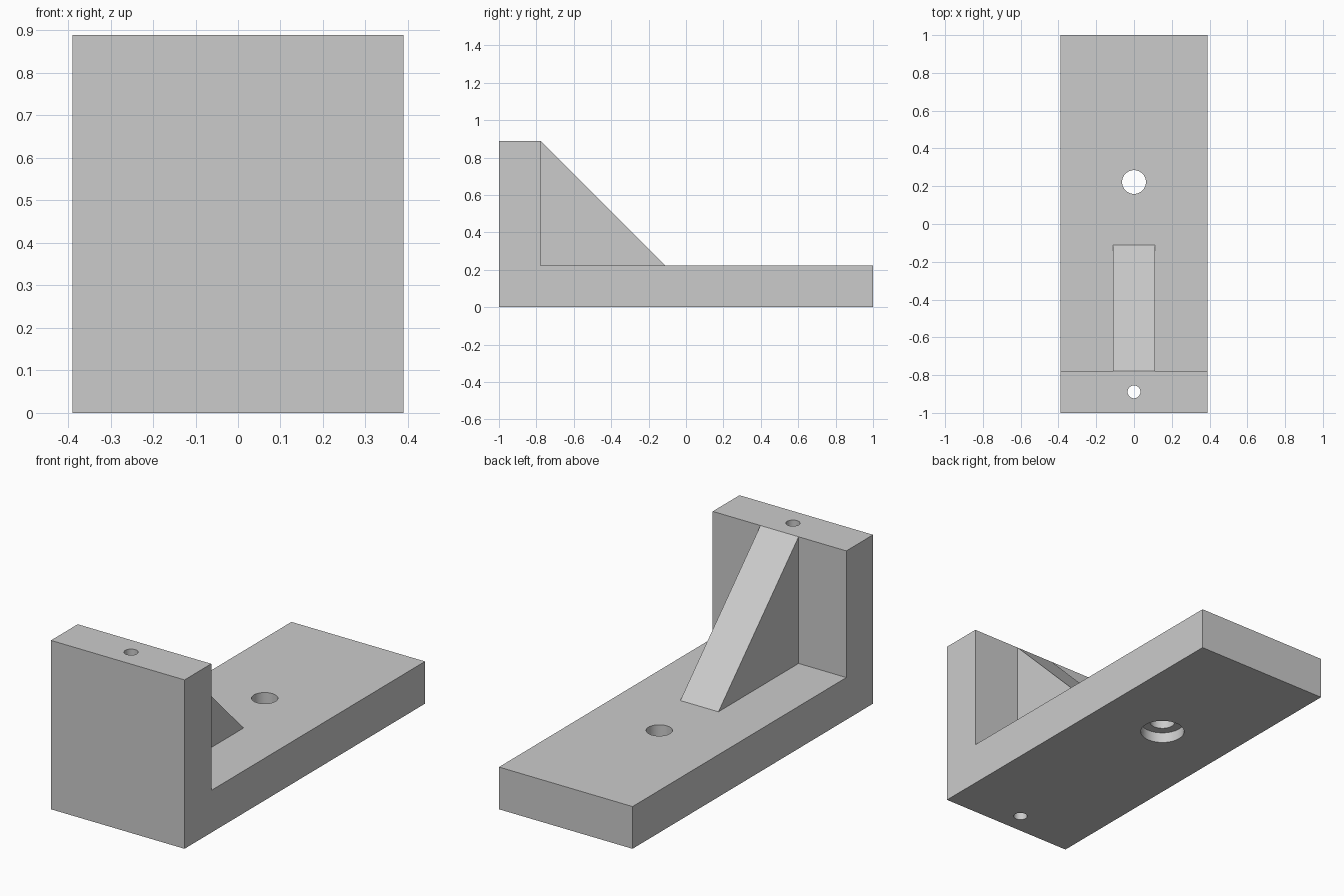
import bpy
import bmesh
import math

default = bpy.data.objects.get("Cube")
if default:
    bpy.data.objects.remove(default, do_unlink=True)

U = 1 / 9               # base unit: the bracket is 18 x 7 x 8 units
HALF_WIDTH = 3.5 * U
HEIGHT = 8 * U
THICK = 2 * U
WALL_Y = -7 * U         # inner face of the upright

grey = bpy.data.materials.new("light_grey")
grey.use_nodes = True
grey.diffuse_color = (0.6, 0.6, 0.6, 1)
grey.node_tree.nodes["Principled BSDF"].inputs["Base Color"].default_value = (0.6, 0.6, 0.6, 1)


def extrude_profile(name, points, half_width):
    """Extrude a side profile of (y, z) points symmetrically along x."""
    bm = bmesh.new()
    face = bm.faces.new([bm.verts.new((-half_width, y, z)) for y, z in points])
    result = bmesh.ops.extrude_face_region(bm, geom=[face])
    verts = [g for g in result["geom"] if isinstance(g, bmesh.types.BMVert)]
    bmesh.ops.translate(bm, verts=verts, vec=(2 * half_width, 0, 0))
    bmesh.ops.recalc_face_normals(bm, faces=bm.faces)
    mesh = bpy.data.meshes.new(name)
    bm.to_mesh(mesh)
    bm.free()
    mesh.materials.append(grey)
    obj = bpy.data.objects.new(name, mesh)
    bpy.context.collection.objects.link(obj)
    return obj


def activate(obj):
    bpy.ops.object.select_all(action="DESELECT")
    obj.select_set(True)
    bpy.context.view_layer.objects.active = obj


def bore(obj, y, radius, bottom, top):
    """Cut a vertical round hole on the centre line."""
    bpy.ops.mesh.primitive_cylinder_add(vertices=48, radius=radius, depth=top - bottom,
                                        location=(0, y, (top + bottom) / 2))
    cutter = bpy.context.object
    cutter.name = "hole_cutter"
    cutter.hide_render = True
    cutter.data.materials.append(grey)
    activate(obj)
    mod = obj.modifiers.new("hole", "BOOLEAN")
    mod.operation = "DIFFERENCE"
    mod.solver = "EXACT"
    mod.object = cutter
    bpy.ops.object.modifier_apply(modifier=mod.name)
    bpy.data.objects.remove(cutter, do_unlink=True)


# L-shaped body: base plate and upright in one profile
body = extrude_profile("bracket_body", [
    (-1, 0), (1, 0), (1, THICK), (WALL_Y, THICK), (WALL_Y, HEIGHT), (-1, HEIGHT)], HALF_WIDTH)

# Vertical hole through the upright, counterbored hole through the base plate
bore(body, -8 * U, 0.034, -0.1, 1)
bore(body, 2 * U, 0.063, -0.1, 0.5)
bore(body, 2 * U, 0.109, -0.1, 0.5 * U)
activate(body)
bpy.ops.object.shade_smooth_by_angle(angle=math.radians(30))

# Sloped rib, sunk a little into the body
extrude_profile("gusset", [
    (WALL_Y, HEIGHT), (-U, THICK), (-1.5 * U, THICK - 0.02),
    (WALL_Y - 0.02, THICK - 0.02)], U)
